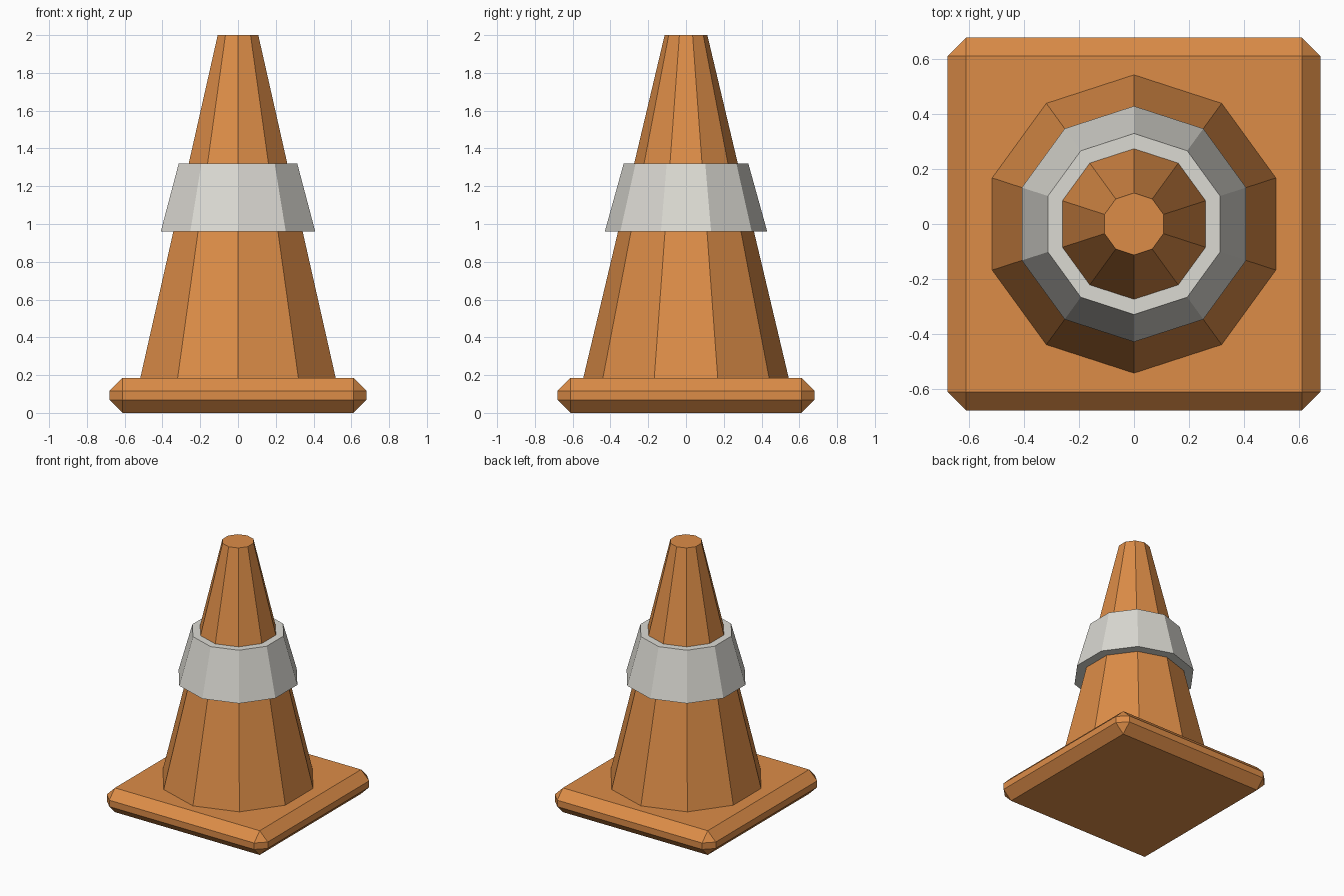
import bpy
import bmesh
from math import cos, sin, pi

default = bpy.data.objects.get("Cube")
if default:
    bpy.data.objects.remove(default)

SIDES = 10


def material(name, rgb):
    mat = bpy.data.materials.new(name)
    mat.use_nodes = True
    color = (*rgb, 1)
    mat.diffuse_color = color
    mat.node_tree.nodes["Principled BSDF"].inputs["Base Color"].default_value = color
    return mat


def add_object(name, bm, mat):
    bmesh.ops.recalc_face_normals(bm, faces=bm.faces)
    mesh = bpy.data.meshes.new(name)
    bm.to_mesh(mesh)
    bm.free()
    mesh.materials.append(mat)
    obj = bpy.data.objects.new(name, mesh)
    bpy.context.collection.objects.link(obj)
    return obj


def frustum(name, r_bottom, r_top, z_bottom, z_top, mat):
    """Tapered ten-sided prism with a corner pointing to the back."""
    bm = bmesh.new()
    rings = []
    for r, z in ((r_bottom, z_bottom), (r_top, z_top)):
        angles = [pi / 2 + 2 * pi * i / SIDES for i in range(SIDES)]
        rings.append([bm.verts.new((r * cos(a), r * sin(a), z)) for a in angles])
    low, high = rings
    bm.faces.new(low)
    bm.faces.new(high)
    for i in range(SIDES):
        j = (i + 1) % SIDES
        bm.faces.new((low[i], low[j], high[j], high[i]))
    return add_object(name, bm, mat)


orange = material("orange plastic", (0.72, 0.265, 0.064))
white = material("off white band", (0.71, 0.70, 0.65))

# Square foot with chamfered edges
bm = bmesh.new()
bmesh.ops.create_cube(bm, size=1)
for v in bm.verts:
    v.co = (v.co.x * 1.36, v.co.y * 1.36, (v.co.z + 0.5) * 0.185)
bmesh.ops.bevel(bm, geom=bm.edges[:], offset=0.068, offset_type='OFFSET',
                segments=1, affect='EDGES')
add_object("base", bm, orange)

# Tapered body and reflective collar
frustum("cone_body", 0.545, 0.113, 0.18, 2.0, orange)
frustum("reflective_band", 0.43, 0.33, 0.96, 1.32, white)
